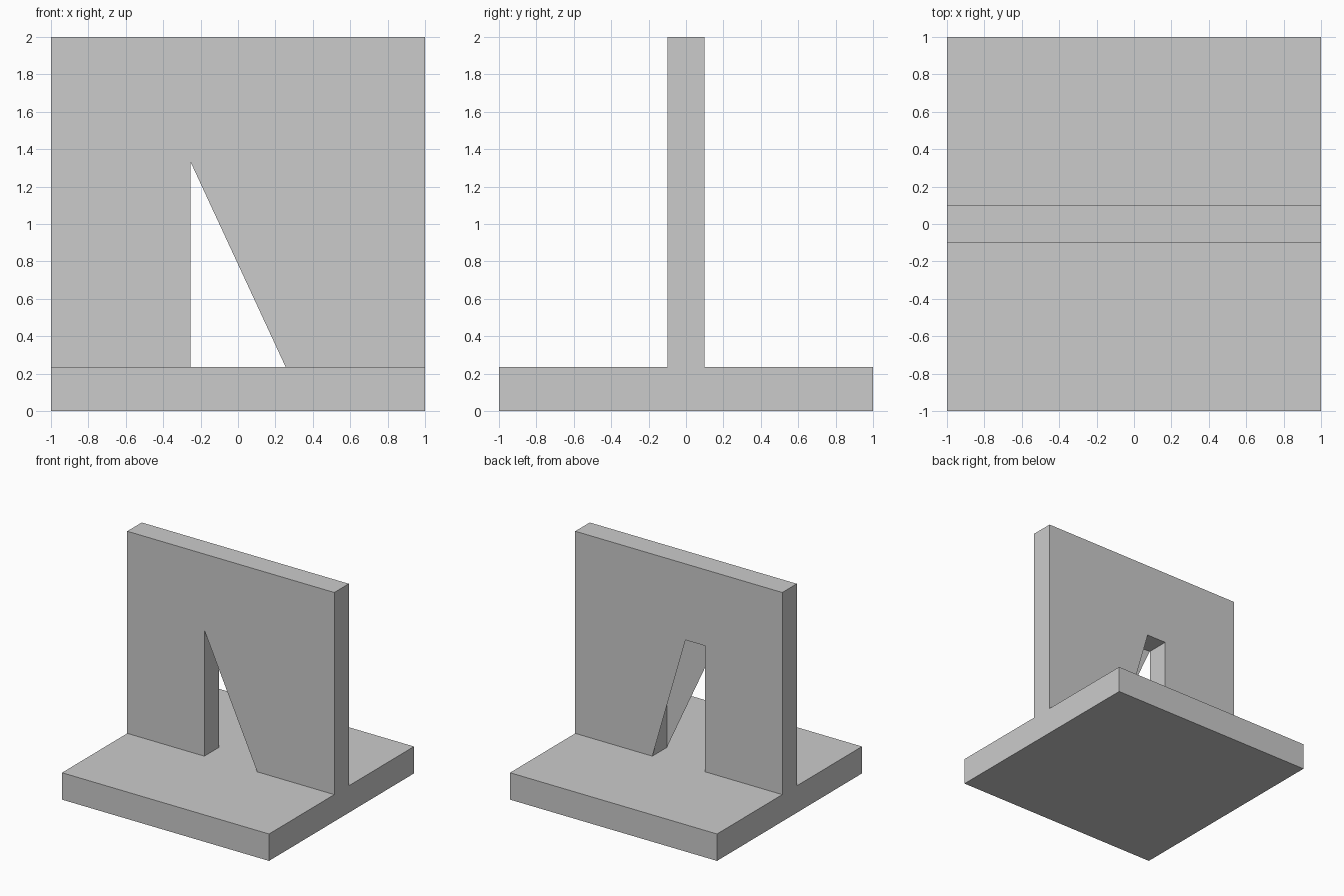
import bpy, bmesh

if "Cube" in bpy.data.objects:
    bpy.data.objects.remove(bpy.data.objects["Cube"])

B, T = 0.235, 2.0            # top of base, top of wall
W = 0.10                     # half wall thickness
D, H = 0.255, 1.335          # doorway half width and head height

bm = bmesh.new()


def face(pts):
    bm.faces.new([bm.verts.new(p) for p in pts])


def wall_face(y, notch, flip):
    # large wall face with an opening whose outline starts on the base
    pts = [(-1, B)] + notch + [(1, B), (1, T), (-1, T)]
    pts = [(x, y, z) for x, z in pts]
    face(pts[::-1] if flip else pts)


# T-shaped end faces
tee = [(-1, 0), (1, 0), (1, B), (W, B), (W, T), (-W, T), (-W, B), (-1, B)]
face([(1, y, z) for y, z in tee])
face([(-1, y, z) for y, z in tee[::-1]])

# Underside, base edges and wall top
face([(-1, 1, 0), (1, 1, 0), (1, -1, 0), (-1, -1, 0)])
face([(-1, -1, 0), (1, -1, 0), (1, -1, B), (-1, -1, B)])
face([(1, 1, 0), (-1, 1, 0), (-1, 1, B), (1, 1, B)])
face([(-1, -W, T), (1, -W, T), (1, W, T), (-1, W, T)])

# Base top on both sides of the wall, meeting the doorway corners
face([(-1, -1, B), (1, -1, B), (1, -W, B), (D, -W, B), (-D, -W, B), (-1, -W, B)])
face([(1, 1, B), (-1, 1, B), (-1, W, B), (-D, W, B), (D, W, B), (1, W, B)])

# Wall faces: triangular opening in front, trapezoid opening at the back
wall_face(-W, [(-D, B), (-D, H), (D, B)], False)
wall_face(W, [(-D, B), (-D, H), (-0.065, H), (D, B)], True)

# Rectangular passage between them: floor, ceiling and two jambs
face([(-D, -W, B), (D, -W, B), (D, W, B), (-D, W, B)])
face([(-D, W, H), (D, W, H), (D, -W, H), (-D, -W, H)])
face([(-D, -W, B), (-D, W, B), (-D, W, H), (-D, -W, H)])
face([(D, W, B), (D, -W, B), (D, -W, H), (D, W, H)])

bmesh.ops.remove_doubles(bm, verts=bm.verts, dist=1e-5)
mesh = bpy.data.meshes.new("wall_on_base")
bm.to_mesh(mesh)
bm.free()
bpy.context.collection.objects.link(bpy.data.objects.new("wall_on_base", mesh))
